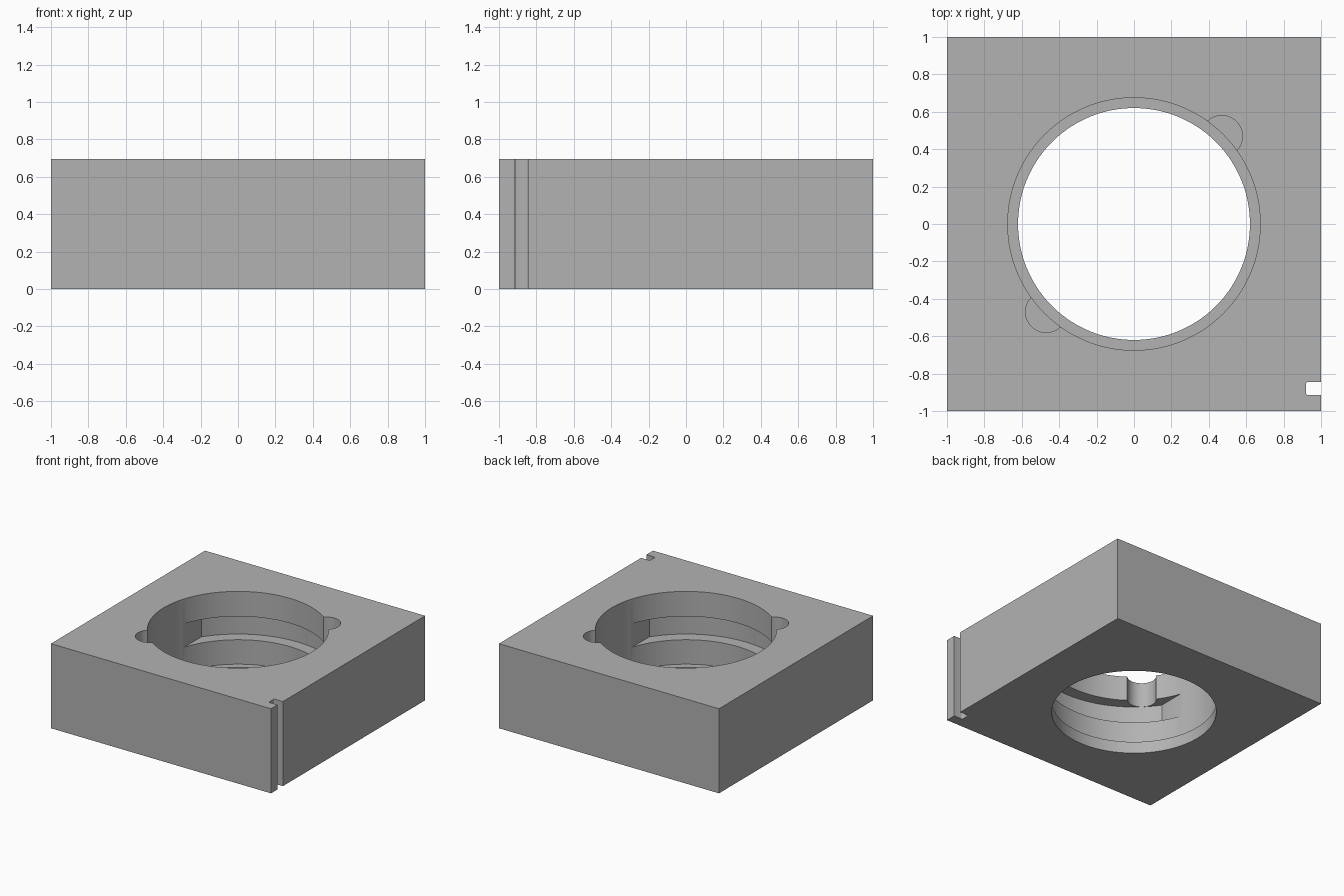
import bpy
import bmesh
from math import cos, sin, pi, acos

if "Cube" in bpy.data.objects:
    bpy.data.objects.remove(bpy.data.objects["Cube"], do_unlink=True)

HEIGHT = 0.695
ABOVE = HEIGHT + 0.2
BORE_R, LIP_R, GROOVE_R = 0.675, 0.62, 0.775
GROOVE_HALF_WIDTH = 0.64

grey = bpy.data.materials.new("plain grey")
grey.use_nodes = True
colour = (0.448, 0.448, 0.448, 1)
grey.diffuse_color = colour
grey.node_tree.nodes["Principled BSDF"].inputs["Base Color"].default_value = colour


def prism(name, outline, z0, z1):
    """Extrude a flat outline from z0 up to z1."""
    bm = bmesh.new()
    base = bm.faces.new([bm.verts.new((x, y, z0)) for x, y in outline])
    top = bmesh.ops.extrude_face_region(bm, geom=[base])
    verts = [g for g in top["geom"] if isinstance(g, bmesh.types.BMVert)]
    bmesh.ops.translate(bm, verts=verts, vec=(0, 0, z1 - z0))
    bmesh.ops.recalc_face_normals(bm, faces=bm.faces)
    mesh = bpy.data.meshes.new(name)
    bm.to_mesh(mesh)
    bm.free()
    mesh.materials.append(grey)
    obj = bpy.data.objects.new(name, mesh)
    bpy.context.collection.objects.link(obj)
    return obj


def arc(r, a0, a1, steps, cx=0, cy=0):
    return [(cx + r * cos(a0 + (a1 - a0) * i / steps),
             cy + r * sin(a0 + (a1 - a0) * i / steps)) for i in range(steps + 1)]


def circle(r, steps, cx=0, cy=0):
    return arc(r, 0, 2 * pi, steps, cx, cy)[:-1]


def rectangle(x0, x1, y0, y1):
    return [(x0, y0), (x1, y0), (x1, y1), (x0, y1)]


# Square block
block = prism("mount_block", rectangle(-1, 1, -1, 1), 0, HEIGHT)

# Main bore, and the smaller hole that leaves a lip at the bottom
cutters = [prism("bore_cutter", circle(BORE_R, 128), 0.097, ABOVE),
           prism("lip_cutter", circle(LIP_R, 128), -0.2, 0.2)]

# Locking groove: a disc with two flat sides
start = acos(GROOVE_HALF_WIDTH / GROOVE_R)
half = arc(GROOVE_R, start, pi - start, 48)
groove = half + [(-x, -y) for x, y in half]
cutters.append(prism("groove_cutter", groove, 0.298, 0.49))

# Two entry slots leading down into the groove
for side in (1, -1):
    cutters.append(prism("entry_slot_cutter",
                         circle(0.11, 48, side * 0.47, side * 0.47), 0.4, ABOVE))

# Corner notch with softly rounded inner corners
r = 0.01
notch = ([(1.1, -0.915), (1.1, -0.845)]
         + arc(r, pi / 2, pi, 4, 0.92 + r, -0.845 - r)
         + arc(r, pi, 1.5 * pi, 4, 0.92 + r, -0.915 + r))
cutters.append(prism("notch_cutter", notch, -0.2, ABOVE))

# Cut everything out of the block
bpy.ops.object.select_all(action="DESELECT")
bpy.context.view_layer.objects.active = block
block.select_set(True)
for cutter in cutters:
    cutter.hide_render = True
    mod = block.modifiers.new(cutter.name, "BOOLEAN")
    mod.operation = "DIFFERENCE"
    mod.solver = "EXACT"
    mod.object = cutter
    bpy.ops.object.modifier_apply(modifier=mod.name)
for cutter in cutters:
    bpy.data.objects.remove(cutter, do_unlink=True)

bpy.ops.object.shade_smooth_by_angle(angle=pi / 6)
